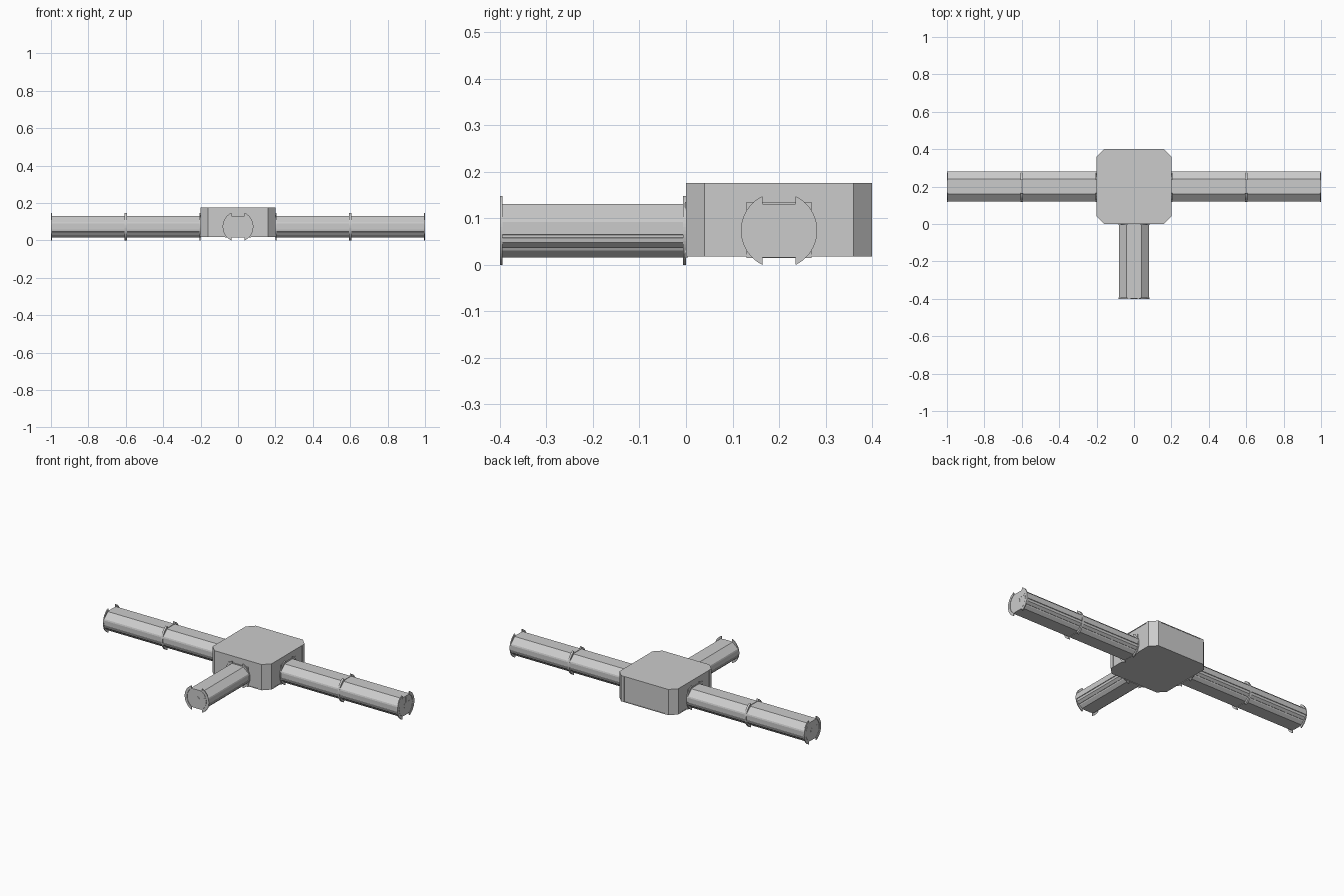
import bpy, bmesh, math
from mathutils import Matrix

if "Cube" in bpy.data.objects:
    bpy.data.objects.remove(bpy.data.objects["Cube"])

CZ = 0.0735      # height of duct centre line
R = 0.082        # outer radius of flange ears


def prism(name, pts, start, end, mat):
    """Extrude an outline drawn in local XZ from y=start to y=end."""
    bm = bmesh.new()
    a = [bm.verts.new((u, start, v)) for u, v in pts]
    b = [bm.verts.new((u, end, v)) for u, v in pts]
    n = len(pts)
    bm.faces.new(a)
    bm.faces.new(b[::-1])
    for i in range(n):
        j = (i + 1) % n
        bm.faces.new((a[i], b[i], b[j], a[j]))
    bmesh.ops.recalc_face_normals(bm, faces=bm.faces)
    bm.transform(mat)
    me = bpy.data.meshes.new(name)
    bm.to_mesh(me)
    bm.free()
    ob = bpy.data.objects.new(name, me)
    bpy.context.collection.objects.link(ob)
    return ob


def arc(r, a0, a1, n):
    return [(r * math.cos(math.radians(a0 + (a1 - a0) * i / n)),
             r * math.sin(math.radians(a0 + (a1 - a0) * i / n))) for i in range(n + 1)]


def rect(u, v, w, h):
    return [(u - w/2, v - h/2), (u + w/2, v - h/2), (u + w/2, v + h/2), (u - w/2, v + h/2)]


# duct section: flattened octagon with a seam groove along each side
right = [(0.04, 0.0575), (0.077, 0.026), (0.0795, 0.018), (0.0795, -0.009),
         (0.076, -0.010), (0.076, -0.015), (0.0785, -0.016), (0.0765, -0.026),
         (0.063, -0.038), (0.060, -0.037), (0.057, -0.043), (0.04, -0.0575)]
SECTION = right + [(-u, v) for u, v in reversed(right)]

# flange ear: a C-shaped arc with pointed ends
EAR = arc(R, -64, 64, 24) + arc(0.066, 58, -58, 18)

# end cap: disc with flats above and below
CAP = [(u, max(-0.0575, min(0.0575, v))) for u, v in arc(0.064, 0, 350, 35)]


def flange(name, y0, y1, mat):
    for side, label in ((1, "right"), (-1, "left")):
        prism(f"{name}_{label}", [(side * u, v) for u, v in EAR], y0, y1, mat)


def duct_run(name, x, y, angle, count):
    mat = Matrix.Translation((x, y, CZ)) @ Matrix.Rotation(math.radians(angle), 4, 'Z')
    length = 0.4 * count
    # rectangular collar on the junction wall
    prism(name + "_wall_collar", rect(0, 0.001, 0.14, 0.12), -0.003, 0.002, mat)
    for i in range(count):
        s, e = 0.4 * i, 0.4 * (i + 1)
        prism(f"{name}_duct_{i+1}", SECTION, s + 0.0005, e - 0.003, mat)
        flange(f"{name}_inner_flange_{i+1}", s, s + 0.006, mat)
        flange(f"{name}_outer_flange_{i+1}", e - 0.006, e, mat)
    # closed end with hub and small latch bars
    prism(name + "_end_cap", CAP, length - 0.005, length - 0.001, mat)
    prism(name + "_cap_hub", arc(0.018, 0, 345, 23), length - 0.002, length - 0.0003, mat)
    prism(name + "_cap_latch", rect(-0.04, 0.018, 0.024, 0.002), length - 0.002, length - 0.0002, mat)
    prism(name + "_cap_seam", rect(0, 0.037, 0.002, 0.036), length - 0.002, length - 0.0006, mat)


# side runs and front branch
duct_run("right_run", 0.2, 0.2, -90, 2)
duct_run("left_run", -0.2, 0.2, 90, 2)
duct_run("front_branch", 0, 0, 180, 1)

# junction box with chamfered corners; outline is turned so it extrudes upward
UP = Matrix.Translation((0, 0.2, 0)) @ Matrix.Rotation(math.radians(90), 4, 'X')


def chamfered(h, c):
    return [(h, h - c), (h - c, h), (c - h, h), (-h, h - c),
            (-h, c - h), (c - h, -h), (h - c, -h), (h, c - h)]


prism("junction_box", chamfered(0.198, 0.04), 0.02, 0.173, UP)
prism("junction_lid", chamfered(0.2, 0.04), 0.172, 0.176, UP)
prism("junction_base", chamfered(0.2, 0.04), 0.018, 0.022, UP)

# folded corner covers lapping onto the walls
for sx, lx in ((1, "right"), (-1, "left")):
    for sy, ly in ((1, "back"), (-1, "front")):
        pts = [(0.2, 0.14), (0.2, 0.16), (0.16, 0.2), (0.14, 0.2),
               (0.14, 0.196), (0.158, 0.196), (0.196, 0.158), (0.196, 0.14)]
        # local v maps to -y once the outline is turned upright
        prism(f"corner_cover_{ly}_{lx}", [(sx * u, -sy * v) for u, v in pts], 0.02, 0.174, UP)
